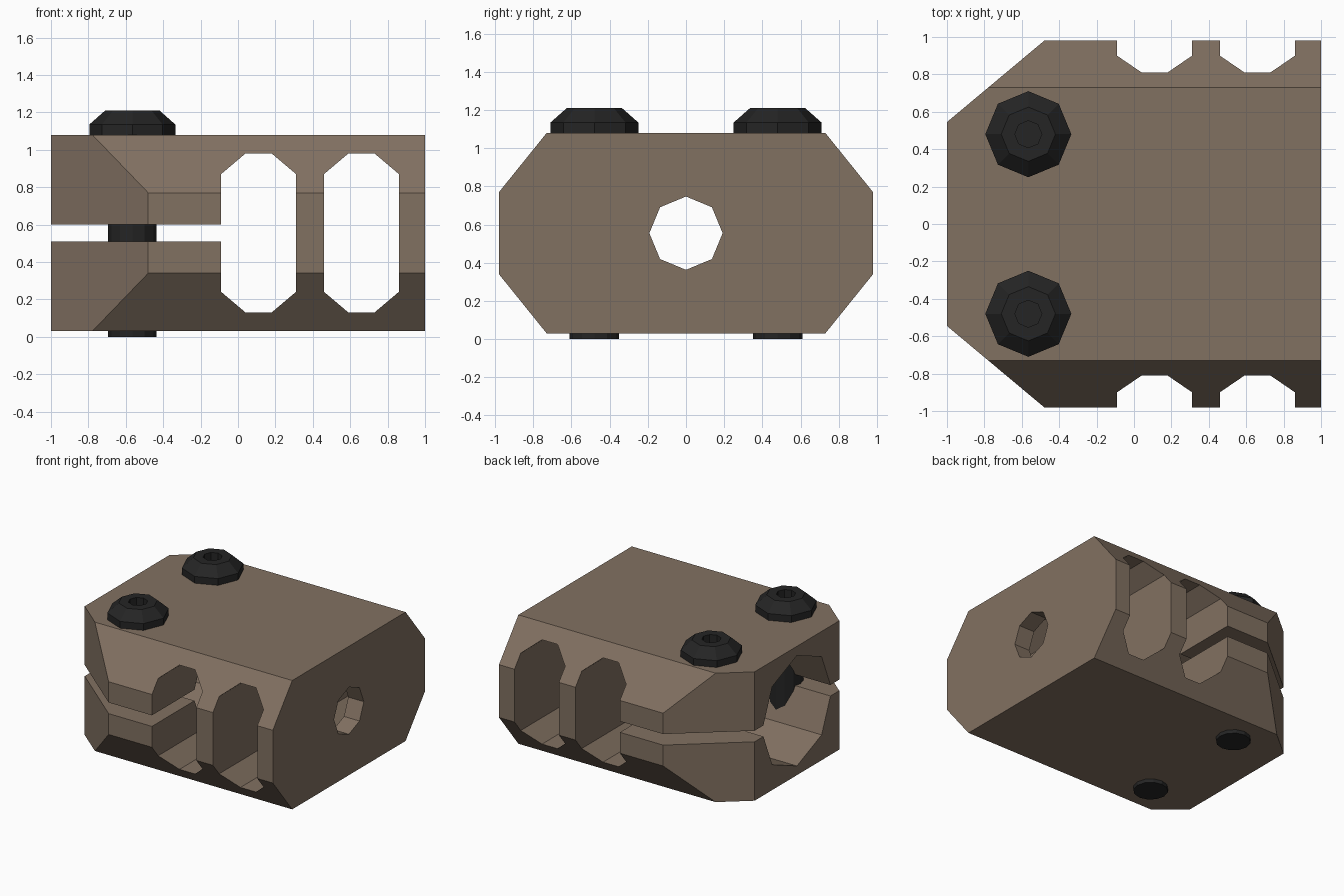
import bpy, bmesh, math
from mathutils import Vector

if "Cube" in bpy.data.objects:
    bpy.data.objects.remove(bpy.data.objects["Cube"])


def material(name, rgb):
    m = bpy.data.materials.new(name)
    m.diffuse_color = (*rgb, 1)
    m.use_nodes = True
    m.node_tree.nodes["Principled BSDF"].inputs["Base Color"].default_value = m.diffuse_color
    return m


BROWN = material("earth brown", (0.222, 0.164, 0.120))
BLACK = material("black steel", (0.018, 0.018, 0.018))


def finish(name, bm, mat):
    bmesh.ops.recalc_face_normals(bm, faces=bm.faces)
    me = bpy.data.meshes.new(name)
    bm.to_mesh(me)
    bm.free()
    me.materials.append(mat)
    ob = bpy.data.objects.new(name, me)
    bpy.context.collection.objects.link(ob)
    return ob


def prism(name, points, axis, a, b, mat=BROWN):
    """Extrude a 2D outline along an axis (0=x: points are y,z; 1=y: x,z; 2=z: x,y)."""
    bm = bmesh.new()
    verts = []
    for p in points:
        co = list(p)
        co.insert(axis, a)
        verts.append(bm.verts.new(co))
    face = bm.faces.new(verts)
    ext = bmesh.ops.extrude_face_region(bm, geom=[face])
    shift = Vector((0, 0, 0))
    shift[axis] = b - a
    bmesh.ops.translate(bm, vec=shift, verts=[v for v in ext["geom"] if isinstance(v, bmesh.types.BMVert)])
    return finish(name, bm, mat)


def octagon(r, cx=0, cy=0):
    return [(cx + r * math.cos(i * math.pi / 4), cy + r * math.sin(i * math.pi / 4)) for i in range(8)]


def boolean(target, cutter, operation="DIFFERENCE"):
    mod = target.modifiers.new("cut", "BOOLEAN")
    mod.operation = operation
    mod.solver = "EXACT"
    mod.object = cutter
    bpy.context.view_layer.objects.active = target
    bpy.ops.object.modifier_apply(modifier=mod.name)
    bpy.data.objects.remove(cutter)


# Body: chamfered block, tapered in plan at the clamp end
body = prism("body", [(-0.73, 0.03), (0.73, 0.03), (0.98, 0.34), (0.98, 0.77),
                      (0.73, 1.08), (-0.73, 1.08), (-0.98, 0.77), (-0.98, 0.34)], 0, -1, 1)
for s in (-1, 1):
    taper = [(-0.48 + 0.52 * t, s * (0.98 + 0.435 * t)) for t in (-1.5, 0.5)] + [(-1.5, s * 1.3)]
    boolean(body, prism("taper_cutter", taper, 2, -0.5, 1.5))

# Side ports passing through the body
for cx in (0.11, 0.66):
    port = [(cx + sx, z) for sx, z in ((-0.2, 0.24), (-0.07, 0.13), (0.07, 0.13), (0.2, 0.24),
                                       (0.2, 0.87), (0.07, 0.98), (-0.07, 0.98), (-0.2, 0.87))]
    boolean(body, prism("port_cutter", port, 1, -1.5, 1.5))

# Wide rear bore, narrow front bore and clamp gap
boolean(body, prism("rear_bore_cutter", octagon(0.45, 0, 0.555), 0, -1.2, -0.08))
boolean(body, prism("front_bore_cutter", octagon(0.192, 0, 0.555), 0, 0.1, 1.2))
gap = [(-1.2, 0.51), (-0.03, 0.51), (-0.03, 0.60), (-1.2, 0.60)]
boolean(body, prism("gap_cutter", gap, 1, -1.5, 1.5))


def lathe(name, profile, sides, cx, cy, mat):
    """Revolve radius/height pairs and close both ends."""
    bm = bmesh.new()
    rings = []
    for r, z in profile:
        rings.append([bm.verts.new((cx + r * math.cos(2 * math.pi * i / sides),
                                    cy + r * math.sin(2 * math.pi * i / sides), z)) for i in range(sides)])
    for lo, hi in zip(rings, rings[1:]):
        for i in range(sides):
            j = (i + 1) % sides
            bm.faces.new((lo[i], lo[j], hi[j], hi[i]))
    bm.faces.new(rings[0])
    bm.faces.new(rings[-1])
    return finish(name, bm, mat)


# Clamp screws: bevelled heads with sockets, and shafts
for side, cy in (("front", -0.48), ("back", 0.48)):
    lathe(side + "_screw_head", [(0.23, 1.075), (0.23, 1.135), (0.145, 1.21), (0.072, 1.21), (0.072, 1.14)],
          8, -0.565, cy, BLACK)
    lathe(side + "_screw_shaft", [(0.13, 0.0), (0.13, 1.078)], 12, -0.565, cy, BLACK)
